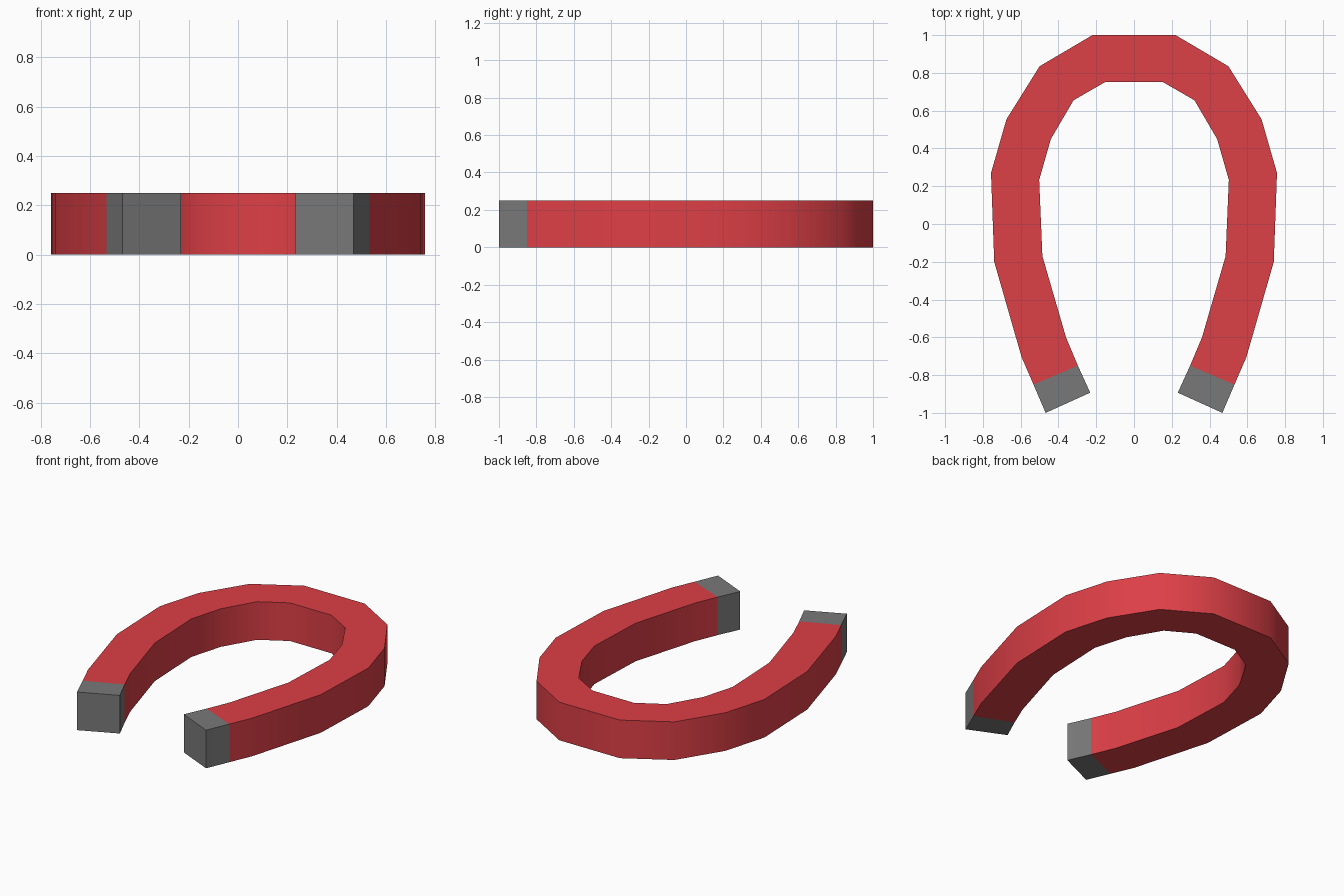
import bpy, bmesh, math

cube = bpy.data.objects.get("Cube")
if cube:
    bpy.data.objects.remove(cube, do_unlink=True)

HEIGHT = 0.25

# Half of the horseshoe, from crown to pole tip: (outer point, inner point)
STATIONS = [
    ((0.22, 1.00), (0.15, 0.753)),
    ((0.50, 0.835), (0.32, 0.655)),
    ((0.675, 0.555), (0.44, 0.45)),
    ((0.757, 0.27), (0.502, 0.233)),
    ((0.74, -0.20), (0.485, -0.17)),
    ((0.595, -0.705), (0.36, -0.60)),
    ((0.532, -0.85), (0.297, -0.75)),
    ((0.468, -1.00), (0.232, -0.893)),
]


def material(name, colour):
    mat = bpy.data.materials.new(name)
    mat.use_nodes = True
    mat.diffuse_color = (*colour, 1)
    mat.node_tree.nodes["Principled BSDF"].inputs["Base Color"].default_value = (*colour, 1)
    return mat


def ring(bm, station, side):
    """Rectangular cross-section of the bar at one station."""
    (ox, oy), (ix, iy) = station
    corners = [(ox, oy, 0), (ix, iy, 0), (ix, iy, HEIGHT), (ox, oy, HEIGHT)]
    return [bm.verts.new((side * x, y, z)) for x, y, z in corners]


# Sweep the bar from the right tip over the crown to the left tip
bm = bmesh.new()
rings = [ring(bm, s, -1) for s in reversed(STATIONS)]
rings += [ring(bm, s, 1) for s in STATIONS]
last = len(rings) - 2
for i, (a, b) in enumerate(zip(rings, rings[1:])):
    for k in range(4):
        n = (k + 1) % 4
        face = bm.faces.new((a[k], a[n], b[n], b[k]))
        face.material_index = 1 if i in (0, last) else 0

# Pole end caps
for end in (rings[0], rings[-1]):
    bm.faces.new(end).material_index = 1
bmesh.ops.recalc_face_normals(bm, faces=bm.faces[:])

mesh = bpy.data.meshes.new("horseshoe_magnet")
bm.to_mesh(mesh)
bm.free()
mesh.materials.append(material("red paint", (0.72, 0.05, 0.062)))
mesh.materials.append(material("grey steel", (0.19, 0.19, 0.19)))

magnet = bpy.data.objects.new("horseshoe_magnet", mesh)
bpy.context.collection.objects.link(magnet)

# Smooth round the bend, sharp along the bar edges
bpy.ops.object.select_all(action="DESELECT")
magnet.select_set(True)
bpy.context.view_layer.objects.active = magnet
bpy.ops.object.shade_smooth_by_angle(angle=math.radians(45))
